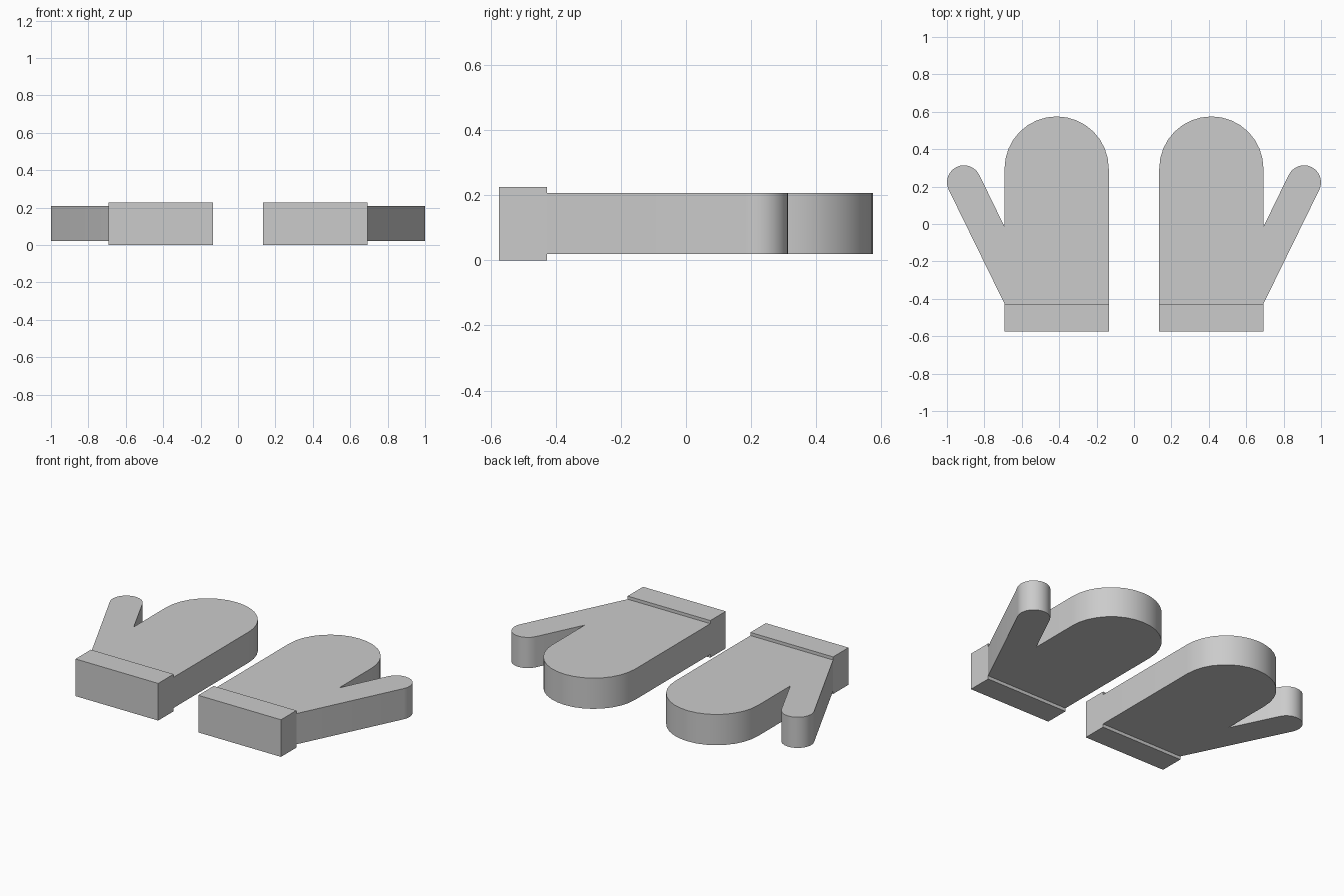
import bpy, bmesh
from math import radians, cos, sin

if "Cube" in bpy.data.objects:
    bpy.data.objects.remove(bpy.data.objects["Cube"])


def arc(cx, cy, r, a0, a1, n):
    """Points along an arc, angles in degrees."""
    return [(cx + r * cos(radians(a0 + (a1 - a0) * i / n)),
             cy + r * sin(radians(a0 + (a1 - a0) * i / n))) for i in range(n + 1)]


def slab(name, outline, z0, z1, side):
    """Extrude a flat outline from z0 to z1; side=-1 mirrors it across x."""
    bm = bmesh.new()
    face = bm.faces.new([bm.verts.new((side * x, y, z0)) for x, y in outline])
    top = bmesh.ops.extrude_face_region(bm, geom=[face])["geom"]
    bmesh.ops.translate(bm, vec=(0, 0, z1 - z0),
                        verts=[v for v in top if isinstance(v, bmesh.types.BMVert)])
    bmesh.ops.recalc_face_normals(bm, faces=bm.faces)
    mesh = bpy.data.meshes.new(name)
    bm.to_mesh(mesh)
    bm.free()
    obj = bpy.data.objects.new(name, mesh)
    bpy.context.collection.objects.link(obj)
    bpy.ops.object.select_all(action="DESELECT")
    obj.select_set(True)
    bpy.context.view_layer.objects.active = obj
    bpy.ops.object.shade_smooth_by_angle(angle=radians(30))


INNER, OUTER, WRIST = 0.135, 0.692, -0.427
MID, RADIUS = (INNER + OUTER) / 2, (OUTER - INNER) / 2

# Hand outline: wrist, slanted thumb with round tip, crotch, round fingertips
hand = [(INNER, WRIST), (OUTER, WRIST)]
hand += arc(0.909, 0.223, 0.091, -26.6, 153.4, 12)
hand += [(OUTER, -0.015)]
hand += arc(MID, 0.575 - RADIUS, RADIUS, 0, 180, 16)

# Cuff outline
cuff = [(INNER, -0.575), (OUTER, -0.575), (OUTER, WRIST), (INNER, WRIST)]

for label, side in (("right", 1), ("left", -1)):
    slab(label + "_mitten_hand", hand, 0.02, 0.207, side)
    slab(label + "_mitten_cuff", cuff, 0.0, 0.226, side)
